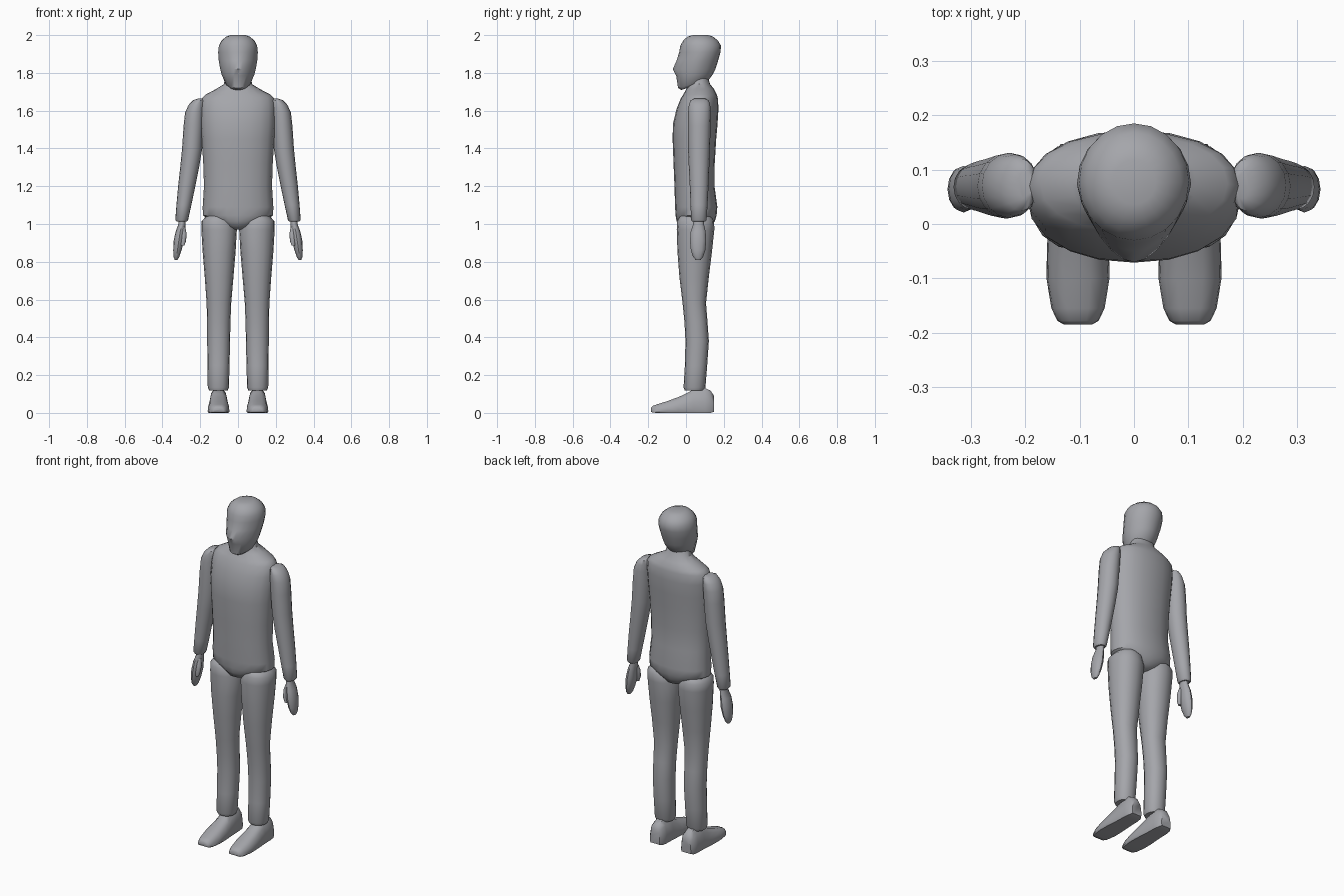
import bpy, bmesh, math
from mathutils import Vector

grey = bpy.data.materials.new("dark_grey")
grey.diffuse_color = (0.375, 0.38, 0.405, 1)


def spow(v, e):
    return math.copysign(abs(v) ** e, v)


def finish(name, bm, mirror=False, angle=45):
    bmesh.ops.recalc_face_normals(bm, faces=bm.faces)
    me = bpy.data.meshes.new(name)
    bm.to_mesh(me)
    bm.free()
    me.materials.append(grey)
    ob = bpy.data.objects.new(name, me)
    bpy.context.collection.objects.link(ob)
    if mirror:
        ob.modifiers.new("mirror", 'MIRROR').use_mirror_merge = False
    bpy.ops.object.select_all(action='DESELECT')
    ob.select_set(True)
    bpy.context.view_layer.objects.active = ob
    bpy.ops.object.shade_smooth_by_angle(angle=math.radians(angle))
    return ob


def skin(rings):
    bm = bmesh.new()
    loops = [[bm.verts.new(p) for p in r] for r in rings]
    n = len(loops[0])
    for a, b in zip(loops, loops[1:]):
        for i in range(n):
            j = (i + 1) % n
            bm.faces.new((a[i], a[j], b[j], b[i]))
    bm.faces.new(loops[0])
    bm.faces.new(loops[-1])
    return bm


def loft(name, rows, sides=16, power=2.0, mirror=False):
    """Rows: z, x min, x max, y front, y back, [tilt, front pinch]."""
    rings = []
    for row in rows:
        z, x0, x1, y0, y1 = row[:5]
        tilt, pinch = row[5:] if len(row) > 5 else (0, 0)
        cx, cy, rx, ry = (x0 + x1) / 2, (y0 + y1) / 2, (x1 - x0) / 2, (y1 - y0) / 2
        ring = []
        for i in range(sides):
            a = math.tau * i / sides
            c, s = spow(math.cos(a), 2 / power), spow(math.sin(a), 2 / power)
            narrow = 1 - pinch * max(0, -s)
            ring.append(Vector((cx + rx * c * narrow, cy + ry * s, z + tilt * ry * s)))
        rings.append(ring)
    return finish(name, skin(rings), mirror)


def sym(rows):
    return [(z, -w, w, *rest) for z, w, *rest in rows]


# Head: jaw, nose level, brow, crown
loft("head", sym([
    (1.732, 0.050, -0.024, 0.112, 0.33, 0.0),
    (1.742, 0.066, -0.042, 0.121, 0.27, 0.1),
    (1.79, 0.086, -0.052, 0.144, 0.05, 0.15),
    (1.82, 0.094, -0.070, 0.156, 0, 0.3),
    (1.865, 0.102, -0.050, 0.170, 0, 0.2),
    (1.91, 0.105, -0.036, 0.183, 0, 0.1),
    (1.945, 0.101, -0.030, 0.185, 0, 0),
    (1.972, 0.087, -0.014, 0.168, 0, 0),
    (1.992, 0.062, 0.008, 0.143, 0, 0),
    (2.0, 0.040, 0.036, 0.118, 0, 0)]), sides=20)

# Torso with hips, shoulders and neck
loft("torso", sym([
    (0.97, 0.035, 0.0, 0.10),
    (0.985, 0.075, -0.035, 0.135),
    (1.015, 0.135, -0.050, 0.153),
    (1.045, 0.186, -0.055, 0.162),
    (1.09, 0.187, -0.058, 0.166),
    (1.20, 0.180, -0.061, 0.151),
    (1.32, 0.184, -0.066, 0.152),
    (1.45, 0.192, -0.071, 0.160),
    (1.53, 0.197, -0.069, 0.167),
    (1.61, 0.198, -0.050, 0.172),
    (1.665, 0.192, -0.028, 0.169),
    (1.685, 0.172, -0.015, 0.163),
    (1.715, 0.115, 0.002, 0.148),
    (1.74, 0.075, 0.012, 0.128),
    (1.79, 0.065, 0.018, 0.112)]), sides=20, power=2.15)

# Arms, rounded off towards the outside of the shoulder
loft("arm", [
    (1.664, 0.186, 0.212, 0.045, 0.100),
    (1.655, 0.178, 0.238, 0.024, 0.120),
    (1.63, 0.176, 0.262, 0.015, 0.128),
    (1.59, 0.177, 0.280, 0.011, 0.131),
    (1.52, 0.181, 0.288, 0.010, 0.130),
    (1.40, 0.189, 0.296, 0.011, 0.127),
    (1.30, 0.206, 0.306, 0.015, 0.123),
    (1.20, 0.226, 0.317, 0.020, 0.119),
    (1.10, 0.247, 0.326, 0.024, 0.114),
    (1.022, 0.264, 0.332, 0.027, 0.109),
    (1.012, 0.272, 0.324, 0.034, 0.102)], mirror=True)

# Hands
loft("hand", [
    (1.04, 0.277, 0.315, 0.040, 0.095),
    (1.00, 0.277, 0.315, 0.038, 0.095),
    (0.96, 0.282, 0.330, 0.025, 0.104),
    (0.91, 0.286, 0.341, 0.021, 0.107),
    (0.86, 0.299, 0.343, 0.026, 0.102),
    (0.825, 0.311, 0.341, 0.038, 0.090),
    (0.81, 0.320, 0.335, 0.052, 0.078)], sides=12, mirror=True)

# Thumbs
loft("thumb", [
    (0.985, 0.280, 0.300, 0.040, 0.062),
    (0.95, 0.272, 0.302, 0.028, 0.058),
    (0.91, 0.275, 0.304, 0.024, 0.050),
    (0.885, 0.284, 0.302, 0.027, 0.043)], sides=10, mirror=True)

# Legs
loft("leg", [
    (1.052, 0.080, 0.135, 0.0, 0.10),
    (1.042, 0.050, 0.168, -0.030, 0.130),
    (1.015, 0.018, 0.193, -0.047, 0.149),
    (0.97, 0.006, 0.194, -0.049, 0.150),
    (0.85, 0.013, 0.187, -0.045, 0.137),
    (0.72, 0.024, 0.176, -0.035, 0.121),
    (0.58, 0.036, 0.166, -0.018, 0.106),
    (0.48, 0.040, 0.164, -0.008, 0.114),
    (0.38, 0.042, 0.163, -0.003, 0.121),
    (0.25, 0.045, 0.162, -0.006, 0.112),
    (0.135, 0.048, 0.160, -0.013, 0.103),
    (0.118, 0.055, 0.153, -0.006, 0.095)], power=2.15, mirror=True)

# Feet: sections along y with a flat sole and narrower rounded top
section = [(-0.9, 0), (-1, 0.12), (-0.95, 0.45), (-0.78, 0.8), (-0.4, 1),
           (0.4, 1), (0.78, 0.8), (0.95, 0.45), (1, 0.12), (0.9, 0)]
feet = [  # y, half width, bottom, top
    (-0.185, 0.026, 0.006, 0.026), (-0.178, 0.038, 0.002, 0.036),
    (-0.155, 0.049, 0, 0.045), (-0.10, 0.058, 0, 0.062),
    (-0.04, 0.057, 0, 0.084), (0.0, 0.054, 0, 0.102),
    (0.04, 0.051, 0, 0.125), (0.10, 0.049, 0, 0.132),
    (0.13, 0.044, 0, 0.118), (0.147, 0.032, 0.006, 0.092)]
finish("foot", skin([[(0.103 + w * u, y, z0 + (z1 - z0) * v) for u, v in section]
                     for y, w, z0, z1 in feet]), mirror=True)
